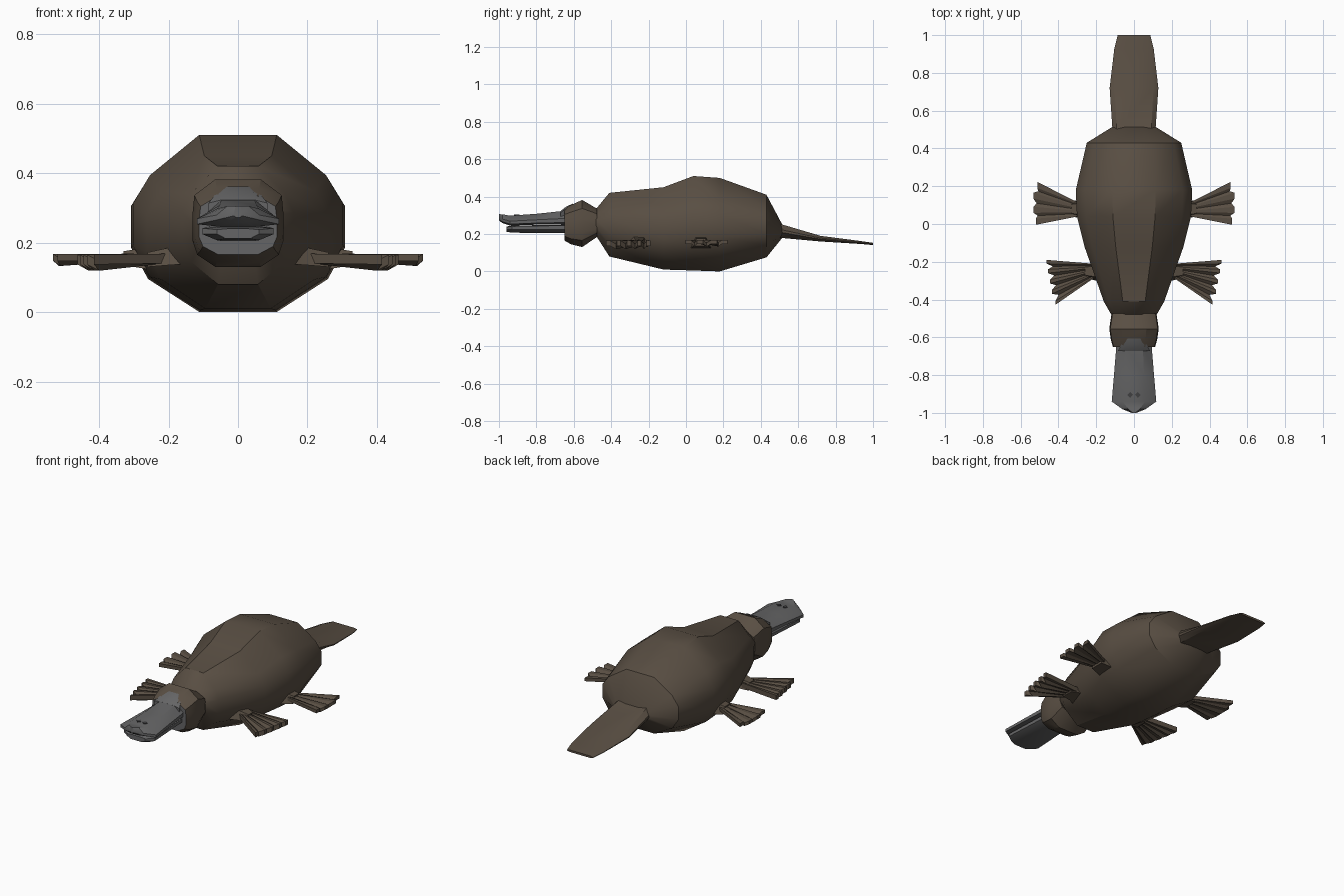
import bpy, bmesh, math
from mathutils import Vector

if "Cube" in bpy.data.objects:
    bpy.data.objects.remove(bpy.data.objects["Cube"])


def material(name, rgb):
    m = bpy.data.materials.new(name)
    m.diffuse_color = (*rgb, 1)
    m.use_nodes = True
    m.node_tree.nodes["Principled BSDF"].inputs["Base Color"].default_value = m.diffuse_color
    return m


BROWN = material("dark brown fur", (0.100, 0.077, 0.056))
GREY = material("bill grey", (0.130, 0.130, 0.132))
DARK = material("nostril grey", (0.05, 0.05, 0.052))


def finish(name, bm, mats, angle=30):
    bmesh.ops.recalc_face_normals(bm, faces=bm.faces)
    me = bpy.data.meshes.new(name)
    bm.to_mesh(me)
    bm.free()
    for m in mats:
        me.materials.append(m)
    ob = bpy.data.objects.new(name, me)
    bpy.context.collection.objects.link(ob)
    bpy.ops.object.select_all(action='DESELECT')
    ob.select_set(True)
    bpy.context.view_layer.objects.active = ob
    bpy.ops.object.shade_smooth_by_angle(angle=math.radians(angle))
    return ob


def loft(name, sections, half_profile, mats, angle=30):
    """Skin rings of (y, half width, bottom z, top z) with a mirrored profile."""
    profile = half_profile + [(-x, z) for x, z in reversed(half_profile) if x > 0]
    bm = bmesh.new()
    rings = [[bm.verts.new((x * w, y, lo + z * (hi - lo))) for x, z in profile]
             for y, w, lo, hi in sections]
    n = len(profile)
    for a, b in zip(rings, rings[1:]):
        for i in range(n):
            j = (i + 1) % n
            bm.faces.new((a[i], a[j], b[j], b[i]))
    bm.faces.new(rings[0])
    bm.faces.new(rings[-1])
    return finish(name, bm, mats, angle)


# Trunk: twelve-sided barrel narrowing to neck and tail root
barrel = [(.37, 1), (.84, .77), (1, .61), (1, .37), (.84, .19), (.36, 0)]
loft("body", [(-.48, .12, .19, .335), (-.41, .16, .08, .42), (-.12, .262, .01, .45),
              (.04, .302, .005, .51), (.18, .308, 0, .50), (.43, .25, .075, .41),
              (.515, .113, .18, .25)], barrel, [BROWN], 35)

# Head: chamfered block with a grey front
block = [(.5, 1), (.96, .82), (1, .6), (1, .3), (.9, .14), (.5, 0)]
head = loft("head", [(-.65, .112, .165, .335), (-.615, .122, .145, .355),
                     (-.555, .131, .13, .382), (-.475, .119, .185, .335)],
            block, [BROWN, GREY])
for p in head.data.polygons:
    if p.normal.y < -.9:
        p.material_index = 1

# Tail: flat paddle drooping to the rear
paddle = [(.8, 1), (1, .6), (1, .4), (.8, 0)]
loft("tail", [(.50, .114, .18, .255), (.72, .129, .16, .19),
              (.93, .104, .147, .163), (1.0, .086, .141, .153)], paddle, [BROWN])

# Bill: broad upper plate over a narrower lower plate
upper = [(.5, 1), (1, .45), (1, .15), (.4, 0)]
loft("upper_bill", [(-.64, .093, .25, .325), (-.80, .106, .25, .308),
                    (-.94, .118, .245, .298), (-.98, .062, .258, .305),
                    (-1.0, .012, .272, .306)], upper, [GREY])
lower = [(.5, 1), (1, .9), (1, .45), (.6, 0)]
loft("lower_bill", [(-.64, .085, .205, .25), (-.93, .102, .207, .245),
                    (-.96, .06, .212, .24)], lower, [GREY])

# Bill shield: grey flap rising onto the forehead
loft("bill_shield", [(-.672, .085, .28, .322), (-.64, .068, .29, .347),
                     (-.605, .05, .30, .362)], [(.6, 1), (1, .8), (1, 0)], [GREY])

# Nostrils: thin diamonds on the upper bill
for side, label in ((1, "right"), (-1, "left")):
    bm = bmesh.new()
    bmesh.ops.create_cone(bm, cap_ends=True, segments=4, radius1=.015,
                          radius2=.015, depth=.006)
    for v in bm.verts:
        v.co += Vector((side * .02, -.905, .3005))
    finish(label + "_nostril", bm, [DARK])


def webbed_foot(name, side, root, tips, notch, z_in, z_out, thick, ridge):
    """Pleated fan: raised toes, lower webbing between them."""
    a, b = Vector(root[0]), Vector(root[1])
    outer, n = [], len(tips)
    for i, t in enumerate(tips):
        t = Vector(t)
        mid = a.lerp(b, i / (n - 1))
        across = Vector((0, .010 if n > 4 else .016))
        outer += [(t + across, ridge), (t - across, ridge)]
        if i < n - 1:
            gap = t.lerp(Vector(tips[i + 1]), .5)
            base = a.lerp(b, (i + .5) / (n - 1))
            outer.append((base.lerp(gap, notch), 0))
    m = len(outer)
    bm = bmesh.new()
    rows = []
    for dz in (0, -thick):
        inn = [bm.verts.new((side * p.x, p.y, z_in + dz))
               for p in (a.lerp(b, i / (m - 1)) for i in range(m))]
        out = [bm.verts.new((side * p.x, p.y, z_out + r + dz)) for p, r in outer]
        rows.append((inn, out))
    (ti, to), (bi, bo) = rows
    for i in range(m - 1):
        bm.faces.new((ti[i], ti[i + 1], to[i + 1], to[i]))
        bm.faces.new((bi[i], bi[i + 1], bo[i + 1], bo[i]))
        bm.faces.new((to[i], to[i + 1], bo[i + 1], bo[i]))
        bm.faces.new((ti[i], ti[i + 1], bi[i + 1], bi[i]))
    for k in (0, m - 1):
        bm.faces.new((ti[k], to[k], bo[k], bi[k]))
    finish(name, bm, [BROWN], 15)


def limb(name, side, stations):
    """Short tapering leg from the flank, given as (x, y, half depth, low, high)."""
    bm = bmesh.new()
    rings = [[bm.verts.new((side * x, y + s * d, z))
              for s, z in ((-1, lo), (-.6, hi), (.6, hi), (1, lo))]
             for x, y, d, lo, hi in stations]
    for a, b in zip(rings, rings[1:]):
        for i in range(4):
            j = (i + 1) % 4
            bm.faces.new((a[i], a[j], b[j], b[i]))
    bm.faces.new(rings[0])
    bm.faces.new(rings[-1])
    finish(name, bm, [BROWN], 20)


for side, label in ((1, "right"), (-1, "left")):
    limb(label + "_front_leg", side, [(.13, -.27, .07, .14, .20),
                                      (.20, -.25, .05, .135, .185),
                                      (.26, -.25, .035, .13, .172)])
    webbed_foot(label + "_front_foot", side, ((.22, -.21), (.21, -.285)),
                [(.462, -.20), (.455, -.25), (.445, -.305), (.435, -.36), (.415, -.417)],
                .88, .168, .147, .028, .018)
    limb(label + "_hind_leg", side, [(.24, .08, .06, .12, .19),
                                     (.33, .08, .04, .135, .175)])
    webbed_foot(label + "_hind_foot", side, ((.30, .115), (.30, .04)),
                [(.512, .207), (.532, .15), (.532, .075), (.52, .012)],
                .93, .168, .153, .02, .014)
